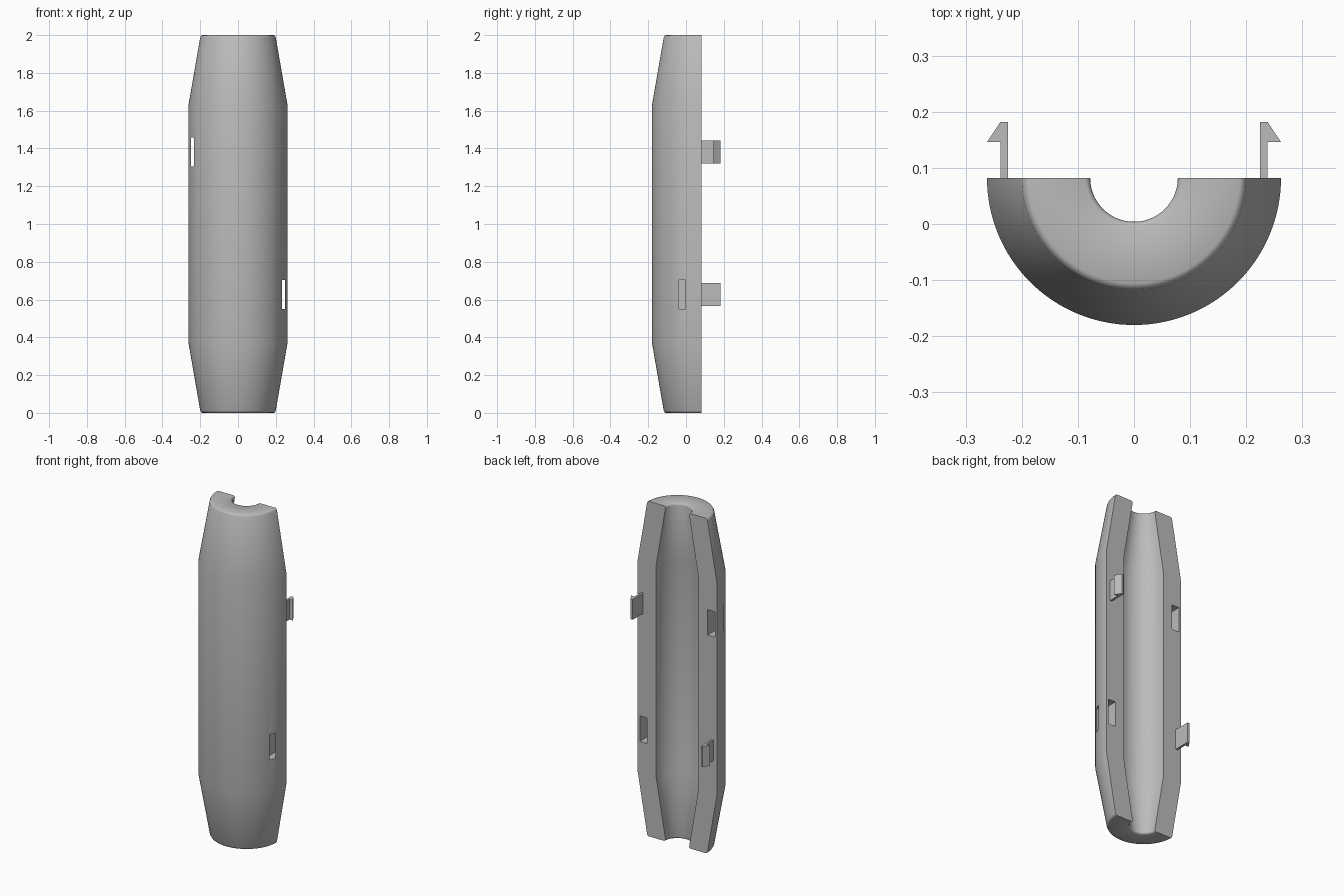
import bpy, bmesh, math
from mathutils import Matrix, Vector

if "Cube" in bpy.data.objects:
    bpy.data.objects.remove(bpy.data.objects["Cube"], do_unlink=True)

FACE_Y = 0.082      # flat mating face, also the axis of the half shell
HEIGHT = 2.0
SEGMENTS = 64

grey = bpy.data.materials.new("grey_plastic")
grey.use_nodes = True
COLOUR = (0.5, 0.5, 0.5, 1)
grey.diffuse_color = COLOUR
grey.node_tree.nodes["Principled BSDF"].inputs["Base Color"].default_value = COLOUR


def make_object(name, bm):
    bmesh.ops.recalc_face_normals(bm, faces=bm.faces)
    mesh = bpy.data.meshes.new(name)
    bm.to_mesh(mesh)
    bm.free()
    mesh.materials.append(grey)
    obj = bpy.data.objects.new(name, mesh)
    bpy.context.collection.objects.link(obj)
    return obj


def activate(obj):
    bpy.ops.object.select_all(action="DESELECT")
    obj.select_set(True)
    bpy.context.view_layer.objects.active = obj


def make_box(name, low, high):
    low, high = Vector(low), Vector(high)
    bm = bmesh.new()
    bmesh.ops.create_cube(bm, size=1, matrix=Matrix.Translation((low + high) / 2)
                          @ Matrix.Diagonal((*(high - low), 1)))
    return make_object(name, bm)


# Half shell: closed wall section swept half a turn, tapered and rounded at both ends
def mirrored(points):
    return points + [(r, HEIGHT - z) for r, z in reversed(points)]


outer = mirrored([(0.188, 0), (0.195, 0.003), (0.2, 0.012), (0.262, 0.37)])
inner = mirrored([(0.086, 0), (0.081, 0.003), (0.078, 0.01), (0.14, 0.37)])
section = outer + inner[::-1]

bm = bmesh.new()
rings = []
for i in range(SEGMENTS + 1):
    a = math.pi * i / SEGMENTS
    rings.append([bm.verts.new((r * math.cos(a), FACE_Y - r * math.sin(a), z))
                  for r, z in section])
for ring_a, ring_b in zip(rings, rings[1:]):
    for k in range(len(section)):
        j = (k + 1) % len(section)
        bm.faces.new((ring_a[k], ring_a[j], ring_b[j], ring_b[k]))
bm.faces.new(rings[0])
bm.faces.new(rings[-1])
shell = make_object("half_shell", bm)

# Latch slots: pockets from the mating face that break out through the side
for name, side, z in (("left", 1, 0.627), ("right", -1, 1.381)):
    xs = sorted((side * 0.2, side * 0.248))
    cutter = make_box(name + "_slot_cutter", (xs[0], -0.036, z - 0.076),
                      (xs[1], FACE_Y + 0.05, z + 0.076))
    cutter.hide_render = True
    cut = shell.modifiers.new(name + "_slot", "BOOLEAN")
    cut.operation = "DIFFERENCE"
    cut.solver = "EXACT"
    cut.object = cutter
    activate(shell)
    bpy.ops.object.modifier_apply(modifier=cut.name)
    bpy.data.objects.remove(cutter, do_unlink=True)

activate(shell)
bpy.ops.object.shade_smooth_by_angle(angle=math.radians(48))

# Snap clips: thin stems with an outward barb
clip_profile = [(0.225, FACE_Y), (0.238, FACE_Y), (0.238, 0.146),
                (0.262, 0.146), (0.238, 0.182), (0.225, 0.182)]
for name, side, z in (("left", 1, 1.382), ("right", -1, 0.627)):
    bm = bmesh.new()
    base = bm.faces.new([bm.verts.new((side * x, y, z - 0.061)) for x, y in clip_profile])
    lifted = bmesh.ops.extrude_face_region(bm, geom=[base])["geom"]
    bmesh.ops.translate(bm, vec=(0, 0, 0.122),
                        verts=[v for v in lifted if isinstance(v, bmesh.types.BMVert)])
    make_object(name + "_snap_clip", bm)
